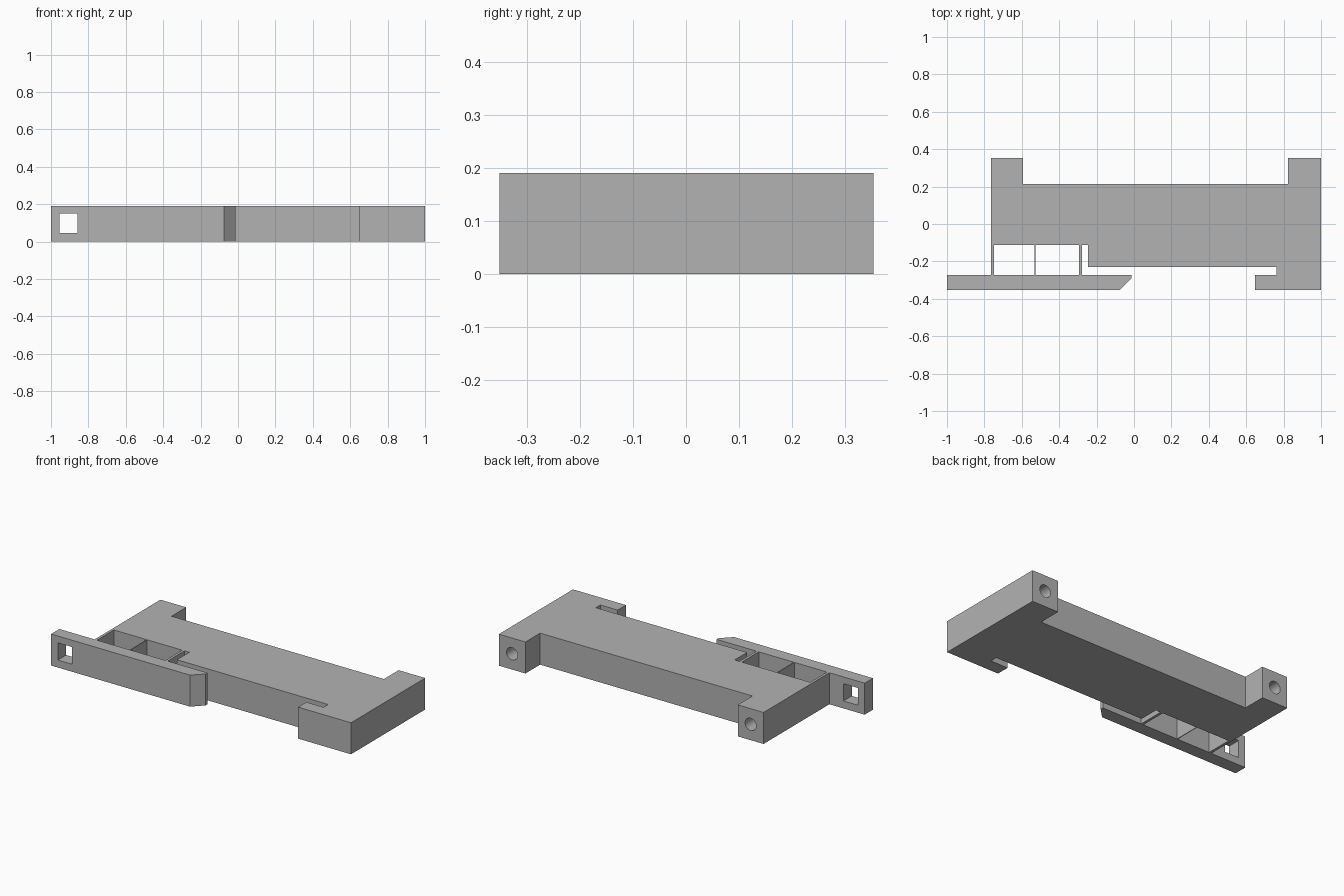
import bpy
import bmesh
from math import radians

HEIGHT = 0.19
MID = HEIGHT / 2

cube = bpy.data.objects.get("Cube")
if cube:
    bpy.data.objects.remove(cube, do_unlink=True)

grey = bpy.data.materials.new("plain grey")
grey.use_nodes = True
colour = (0.45, 0.45, 0.45, 1)
grey.diffuse_color = colour
grey.node_tree.nodes["Principled BSDF"].inputs["Base Color"].default_value = colour


def extrude_plan(name, plan):
    """Raise a flat outline to the full height of the part."""
    bm = bmesh.new()
    base = bm.faces.new([bm.verts.new((x, y, 0)) for x, y in plan])
    raised = bmesh.ops.extrude_face_region(bm, geom=[base], use_keep_orig=True)
    tops = [g for g in raised["geom"] if isinstance(g, bmesh.types.BMVert)]
    bmesh.ops.translate(bm, verts=tops, vec=(0, 0, HEIGHT))
    bmesh.ops.recalc_face_normals(bm, faces=bm.faces)
    mesh = bpy.data.meshes.new(name)
    bm.to_mesh(mesh)
    bm.free()
    mesh.materials.append(grey)
    obj = bpy.data.objects.new(name, mesh)
    bpy.context.collection.objects.link(obj)
    return obj


def cut(obj, cutter):
    """Subtract the cutter from the object and discard it."""
    cutter.data.materials.append(grey)
    mod = obj.modifiers.new("cut", "BOOLEAN")
    mod.operation = "DIFFERENCE"
    mod.solver = "EXACT"
    mod.object = cutter
    bpy.context.view_layer.objects.active = obj
    bpy.ops.object.modifier_apply(modifier=mod.name)
    bpy.data.objects.remove(cutter, do_unlink=True)


# Main body with two rear tabs and a hooked front corner
BACK, FRONT = 0.354, -0.352
LEDGE, ARM_BACK = -0.112, -0.273
body = extrude_plan("body", [
    (-0.765, BACK), (-0.593, BACK), (-0.593, 0.214), (0.823, 0.214),
    (0.823, BACK), (1, BACK), (1, FRONT), (0.647, FRONT),
    (0.647, ARM_BACK), (0.762, ARM_BACK), (0.762, -0.23),
    (-0.246, -0.23), (-0.246, LEDGE), (-0.749, LEDGE),
    (-0.749, ARM_BACK), (-0.765, ARM_BACK)])

# Round blind holes in the rear tabs
HOLE_DEPTH = 0.2
for x in (-0.679, 0.912):
    bpy.ops.mesh.primitive_cylinder_add(
        vertices=32, radius=0.037, depth=HOLE_DEPTH * 2,
        location=(x, BACK, MID), rotation=(radians(90), 0, 0))
    cut(body, bpy.context.object)

# Front latch arm with a bevelled tip
arm = extrude_plan("latch_arm", [
    (-1, FRONT), (-0.074, FRONT), (-0.013, -0.291),
    (-0.013, ARM_BACK), (-1, ARM_BACK)])

# Square opening through the free end of the arm
bpy.ops.mesh.primitive_cube_add(size=1, location=(-0.907, -0.31, 0.097))
opening = bpy.context.object
opening.scale = (0.096, 0.3, 0.104)
cut(arm, opening)

# Thin webs joining the arm to the body
for name, left, right in (("middle_web", -0.531, -0.527),
                          ("inner_web", -0.294, -0.278)):
    extrude_plan(name, [(left, LEDGE), (right, LEDGE),
                        (right, ARM_BACK), (left, ARM_BACK)])

# Smooth the round holes while keeping the edges crisp
bpy.ops.object.select_all(action="DESELECT")
body.select_set(True)
bpy.context.view_layer.objects.active = body
bpy.ops.object.shade_smooth_by_angle(angle=radians(30))
